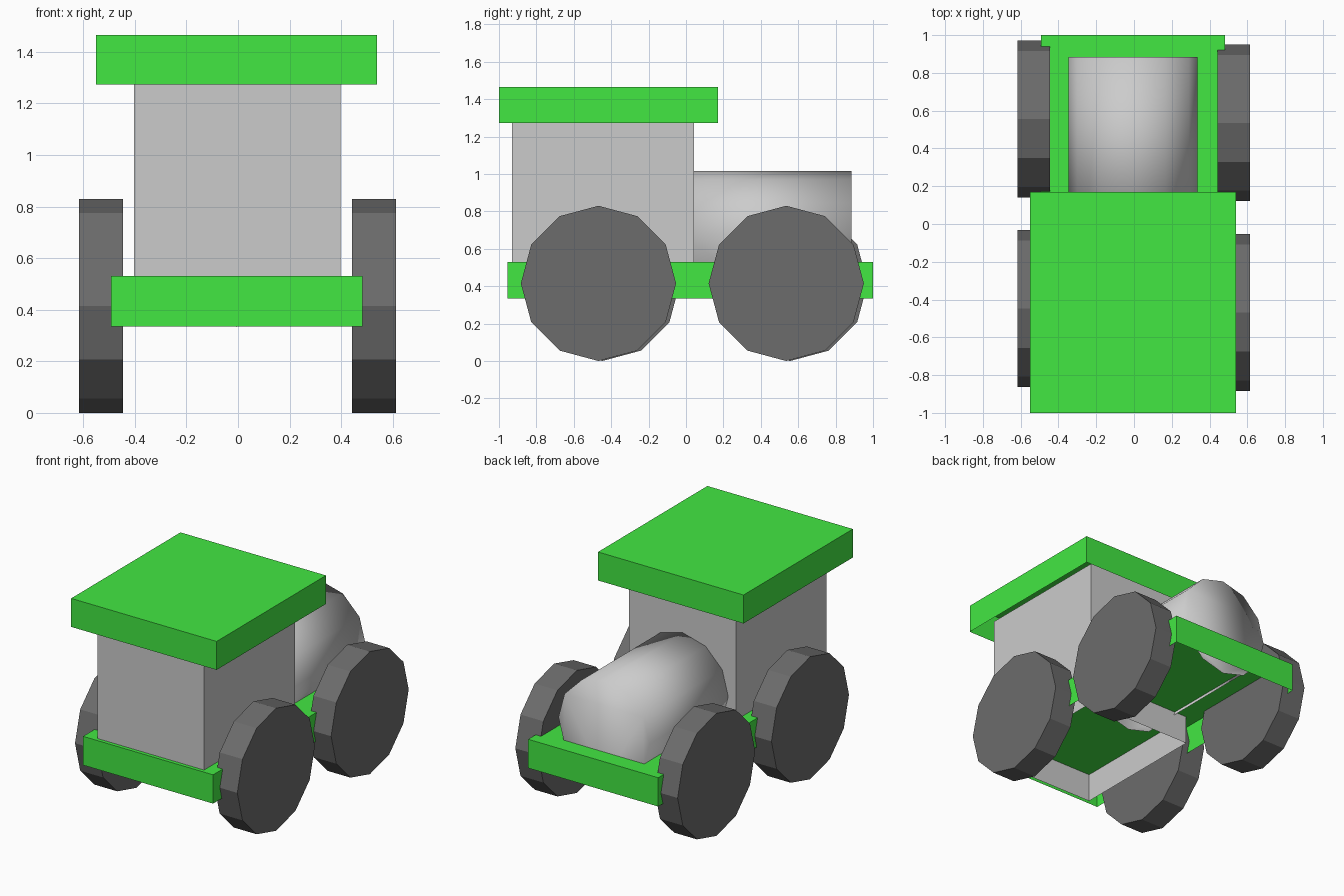
import bpy, bmesh
from math import sin, cos, pi

if "Cube" in bpy.data.objects:
    bpy.data.objects.remove(bpy.data.objects["Cube"])


def material(name, rgb):
    m = bpy.data.materials.new(name)
    m.diffuse_color = (*rgb, 1)
    m.use_nodes = True
    m.node_tree.nodes["Principled BSDF"].inputs["Base Color"].default_value = m.diffuse_color
    return m


GREEN = material("green_paint", (0.055, 0.8, 0.055))
BLACK = material("rubber", (0.15, 0.15, 0.15))


def finish(name, bm, mat=None, smooth=False):
    bmesh.ops.recalc_face_normals(bm, faces=bm.faces[:])
    for f in bm.faces:
        f.smooth = smooth
    me = bpy.data.meshes.new(name)
    bm.to_mesh(me)
    bm.free()
    if mat:
        me.materials.append(mat)
    ob = bpy.data.objects.new(name, me)
    bpy.context.collection.objects.link(ob)
    return ob


def open_box(name, lo, hi, mat=None):
    """Box between two corners, without its bottom face."""
    bm = bmesh.new()
    bmesh.ops.create_cube(bm, size=1)
    for v in bm.verts:
        v.co = [(a + b) / 2 + c * (b - a) for a, b, c in zip(lo, hi, v.co)]
    bottom = min(bm.faces, key=lambda f: f.calc_center_median().z)
    bmesh.ops.delete(bm, geom=[bottom], context='FACES_ONLY')
    return finish(name, bm, mat)


def prism(place, start, end, radius, sides=12):
    """Capped polygon cylinder; place(u, v, t) maps it into the model."""
    bm = bmesh.new()
    rings = [[bm.verts.new(place(radius * cos(2 * pi * i / sides),
                                 radius * sin(2 * pi * i / sides), t))
              for i in range(sides)] for t in (start, end)]
    for ring in rings:
        bm.faces.new(ring)
    a, b = rings
    for i in range(sides):
        j = (i + 1) % sides
        bm.faces.new((a[i], a[j], b[j], b[i]))
    bm.normal_update()
    return bm


# Body shells
open_box("chassis", (-0.492, -0.955, 0.335), (0.482, 1.0, 0.53), GREEN)
open_box("cab", (-0.403, -0.93, 0.335), (0.397, 0.042, 1.37))
open_box("roof", (-0.55, -1.0, 1.273), (0.54, 0.17, 1.466), GREEN)

# Rounded hood, open along its hidden underside
hood = prism(lambda u, v, t: (u - 0.005, t, v + 0.675), -0.06, 0.885, 0.341)
under = [f for f in hood.faces
         if len(f.verts) == 4 and f.calc_center_median().z < 0.48]
bmesh.ops.delete(hood, geom=under, context='FACES_ONLY')
finish("hood", hood, smooth=True)

# Wheels, the left pair set slightly further back
for side, x0, x1, shift in (("right", 0.442, 0.613, 0.0), ("left", -0.617, -0.446, 0.02)):
    for end, y in (("front", -0.468), ("back", 0.536)):
        wheel = prism(lambda u, v, t: (t, y + shift + u, v + 0.415), x0, x1, 0.415)
        finish(f"{end}_{side}_wheel", wheel, BLACK)
